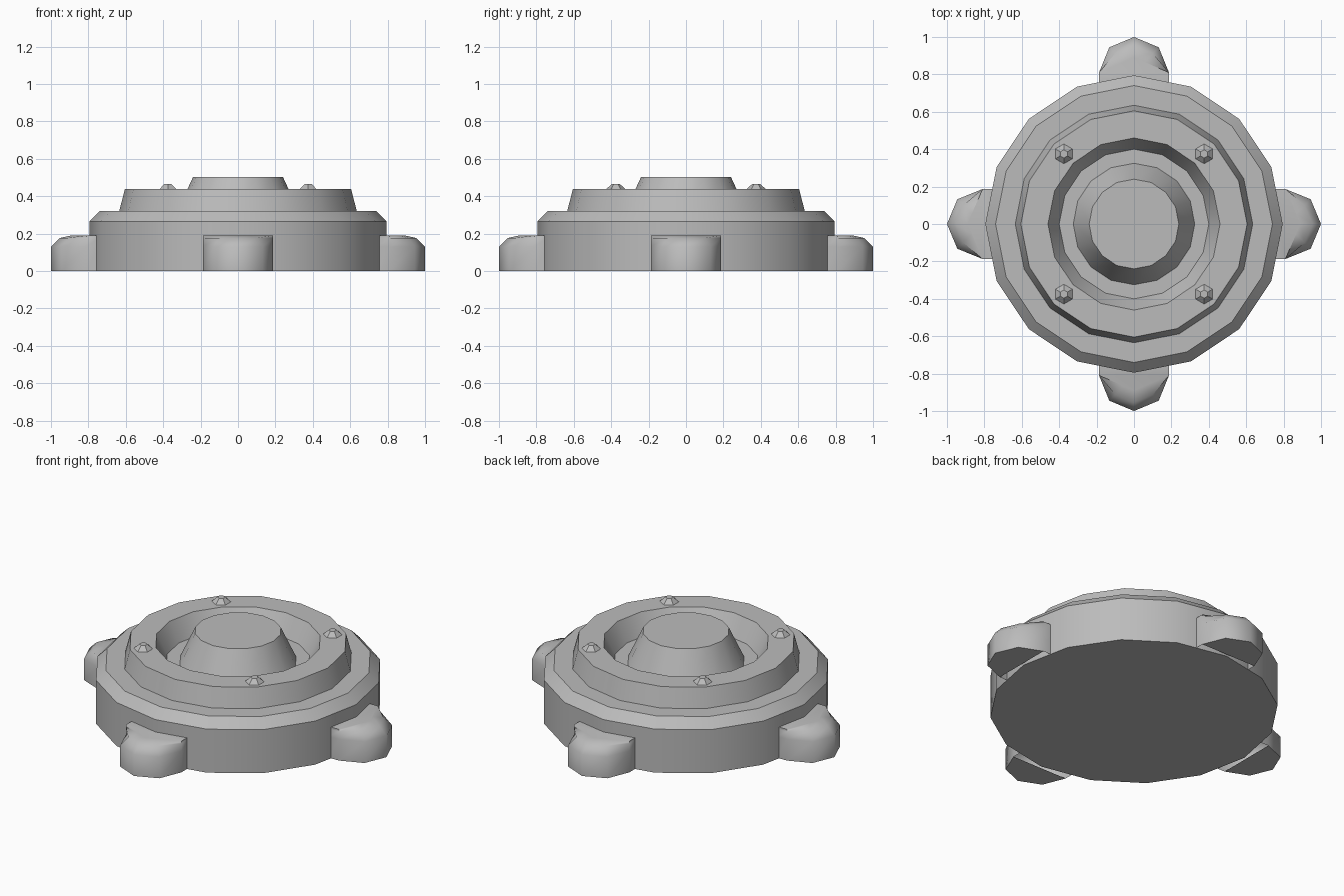
import bpy, bmesh, math
from mathutils import Matrix

cube = bpy.data.objects.get("Cube")
if cube:
    bpy.data.objects.remove(cube)

grey = bpy.data.materials.new("plain grey")
grey.use_nodes = True
COLOUR = (0.5, 0.5, 0.5, 1)
grey.diffuse_color = COLOUR
grey.node_tree.nodes["Principled BSDF"].inputs["Base Color"].default_value = COLOUR


def finish(bm, name, angle):
    """Turn a bmesh into a shaded object."""
    bmesh.ops.recalc_face_normals(bm, faces=bm.faces)
    mesh = bpy.data.meshes.new(name)
    bm.to_mesh(mesh)
    bm.free()
    mesh.materials.append(grey)
    obj = bpy.data.objects.new(name, mesh)
    bpy.context.collection.objects.link(obj)
    bpy.ops.object.select_all(action='DESELECT')
    obj.select_set(True)
    bpy.context.view_layer.objects.active = obj
    bpy.ops.object.shade_smooth_by_angle(angle=math.radians(angle))
    return obj


def bridge(bm, rings, closed):
    """Join consecutive rings of vertices with quads."""
    for a, b in zip(rings, rings[1:]):
        n = len(a)
        for i in range(n if closed else n - 1):
            j = (i + 1) % n
            bm.faces.new((a[i], a[j], b[j], b[i]))


def lathe(name, profile, sides, x=0, y=0, turn=0):
    """Revolve a radius/height profile and cap both ends."""
    bm = bmesh.new()
    rings = []
    for r, z in profile:
        angles = [turn + math.tau * i / sides for i in range(sides)]
        rings.append([bm.verts.new((x + r * math.cos(a), y + r * math.sin(a), z))
                      for a in angles])
    bridge(bm, rings, True)
    bm.faces.new(rings[0])
    bm.faces.new(rings[-1])
    return finish(bm, name, 30)


def foot(name, turn):
    """Rounded half-octagon foot, open where it meets the base."""
    bm = bmesh.new()
    half, centre, back = 0.187, 0.81, 0.745
    rings = []
    for z, shrink in ((0, 1), (0.13, 1), (0.176, 0.76), (0.19, 0.42)):
        ring = [bm.verts.new((half, back, z))]
        for i in range(5):
            a = math.pi * i / 4
            s = 1 if i in (0, 4) else shrink
            ring.append(bm.verts.new((half * s * math.cos(a),
                                      centre + 0.19 * s * math.sin(a), z)))
        ring.append(bm.verts.new((-half, back, z)))
        rings.append(ring)
    bridge(bm, rings, False)
    bm.faces.new(rings[-1])
    # The sole covers only the part outside the base
    bm.faces.new(rings[0][1:-1])
    bmesh.ops.rotate(bm, verts=bm.verts, cent=(0, 0, 0),
                     matrix=Matrix.Rotation(turn, 3, 'Z'))
    return finish(bm, name, 50)


# Base drum, raised ring, groove and central hub
lathe("stepped_base", [
    (0.795, 0), (0.795, 0.265), (0.74, 0.32), (0.635, 0.32), (0.605, 0.437),
    (0.46, 0.437), (0.40, 0.32), (0.325, 0.32), (0.24, 0.503)], 16)

# Four feet around the base
for k, side in enumerate(("back", "right", "front", "left")):
    foot(side + "_foot", k * math.pi / 2)

# Four hexagonal studs on the raised ring
for sx, side in ((-1, "right"), (1, "left")):
    for sy, end in ((-1, "front"), (1, "back")):
        lathe(f"{end}_{side}_stud", [(0.055, 0.435), (0.022, 0.464)], 6,
              sx * 0.375, sy * 0.375, math.pi / 6)
